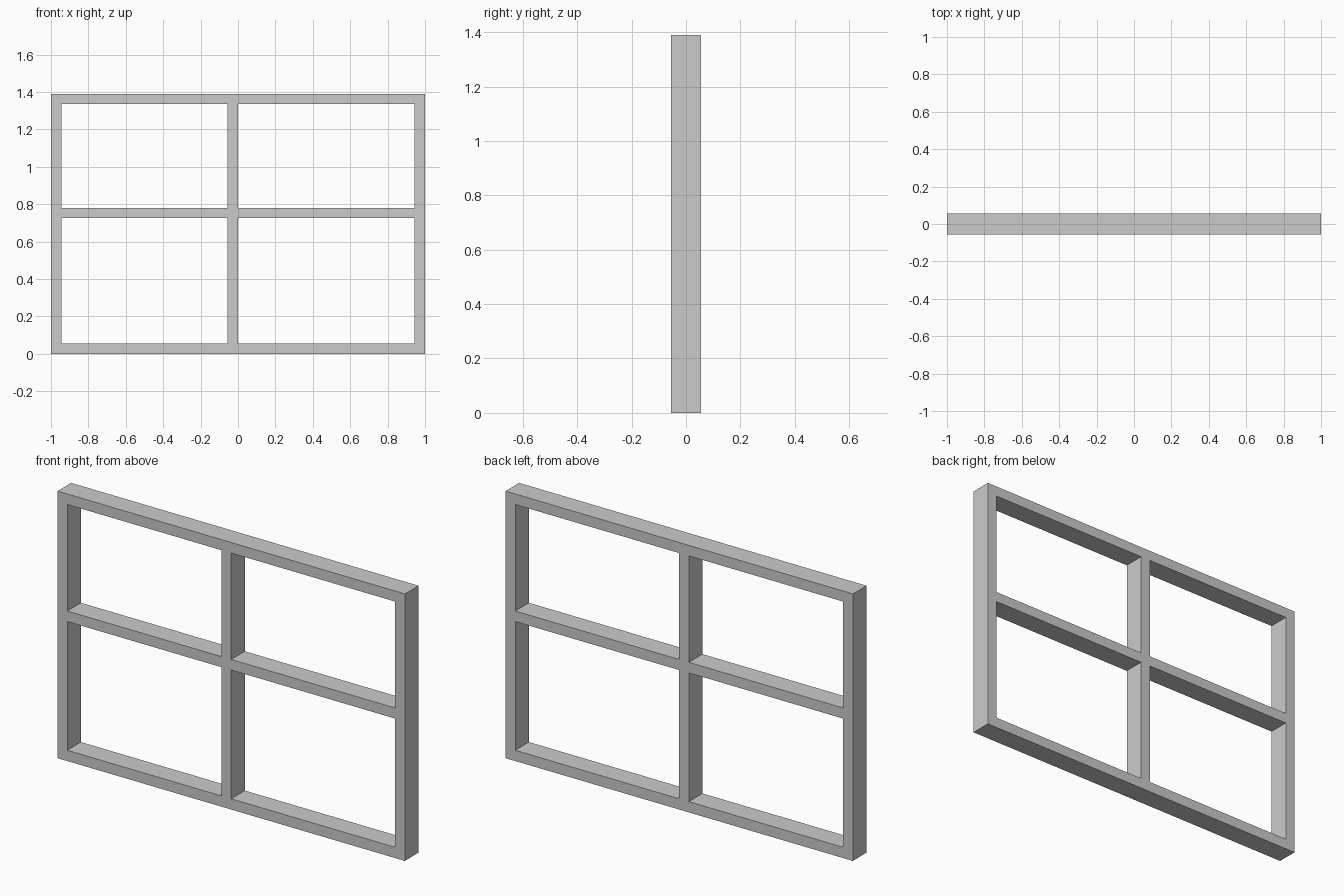
import bpy, bmesh

if "Cube" in bpy.data.objects:
    bpy.data.objects.remove(bpy.data.objects["Cube"])

# Window frame: bar edges along x and z, and half the depth
XS = [-1.0, -0.944, -0.056, 0.0, 0.944, 1.0]
ZS = [0.0, 0.056, 0.726, 0.781, 1.335, 1.39]
HALF_DEPTH = 0.056

bm = bmesh.new()

# Front face: a grid of cells, leaving the four panes open
verts = [[bm.verts.new((x, -HALF_DEPTH, z)) for z in ZS] for x in XS]
for i in range(5):
    for j in range(5):
        if i % 2 and j % 2:
            continue  # pane opening
        bm.faces.new((verts[i][j], verts[i + 1][j],
                      verts[i + 1][j + 1], verts[i][j + 1]))

# Depth: extrude the grid to the back, keeping the front
res = bmesh.ops.extrude_face_region(bm, geom=bm.faces[:], use_keep_orig=True)
back = [g for g in res["geom"] if isinstance(g, bmesh.types.BMVert)]
bmesh.ops.translate(bm, verts=back, vec=(0, 2 * HALF_DEPTH, 0))
bmesh.ops.recalc_face_normals(bm, faces=bm.faces[:])

mesh = bpy.data.meshes.new("window_frame")
bm.to_mesh(mesh)
bm.free()
bpy.context.collection.objects.link(bpy.data.objects.new("window_frame", mesh))
